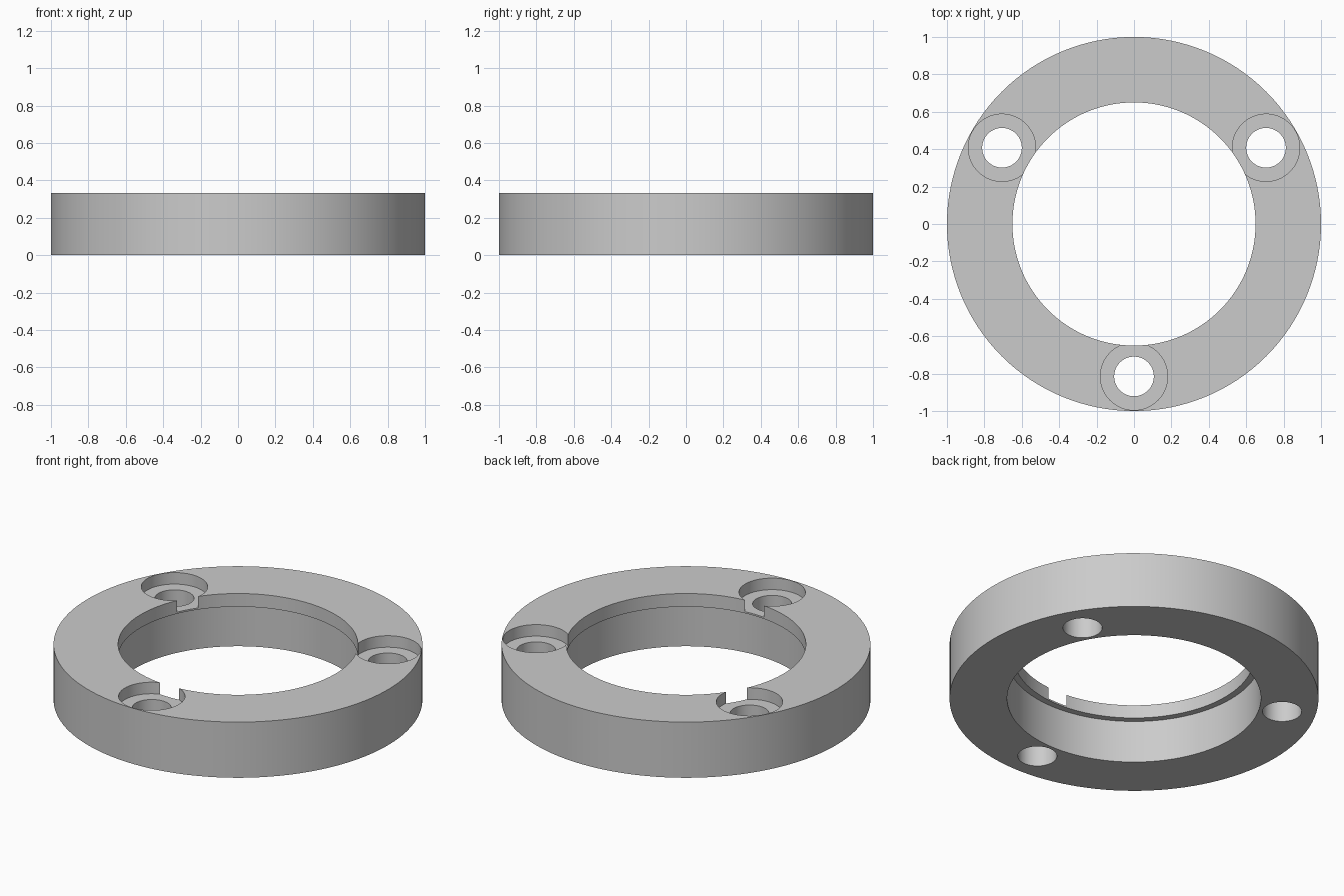
import bpy, bmesh, math
from mathutils import Matrix

if "Cube" in bpy.data.objects:
    bpy.data.objects.remove(bpy.data.objects["Cube"], do_unlink=True)

HEIGHT = 0.333
LIP_Z = 0.254        # underside of the inner lip
FLOOR_Z = 0.264      # floor of the screw recesses
BOLT_RADIUS = 0.815

grey = bpy.data.materials.new("plain grey")
grey.use_nodes = True
colour = (0.6, 0.6, 0.6, 1)
grey.diffuse_color = colour
grey.node_tree.nodes["Principled BSDF"].inputs["Base Color"].default_value = colour


def lathe(name, profile, steps):
    """Revolve a closed (radius, z) outline around the z axis."""
    bm = bmesh.new()
    verts = [bm.verts.new((r, 0, z)) for r, z in profile]
    edges = [bm.edges.new((a, b)) for a, b in zip(verts, verts[1:] + verts[:1])
             if a.co.x + b.co.x > 0]
    bmesh.ops.spin(bm, geom=verts + edges, axis=(0, 0, 1), cent=(0, 0, 0),
                   angle=math.tau, steps=steps, use_merge=True)
    bmesh.ops.remove_doubles(bm, verts=bm.verts, dist=1e-5)
    bmesh.ops.recalc_face_normals(bm, faces=bm.faces)
    mesh = bpy.data.meshes.new(name)
    bm.to_mesh(mesh)
    bm.free()
    mesh.materials.append(grey)
    obj = bpy.data.objects.new(name, mesh)
    bpy.context.collection.objects.link(obj)
    return obj


# Ring with a narrow lip at the top of the bore
ring = lathe("mounting_ring", [(0.688, 0), (1, 0), (1, HEIGHT), (0.65, HEIGHT),
                               (0.65, LIP_Z), (0.688, LIP_Z)], 128)
bpy.context.view_layer.objects.active = ring
ring.select_set(True)

# Three stepped screw holes whose recesses break through the lip
for i in range(3):
    cutter = lathe("screw_hole_cutter", [(0, -0.1), (0.106, -0.1), (0.106, FLOOR_Z),
                                         (0.18, FLOOR_Z), (0.18, 0.5), (0, 0.5)], 64)
    cutter.hide_render = True
    angle = math.radians(-90 + 120 * i)
    cutter.data.transform(Matrix.Rotation(angle, 4, "Z") @ Matrix.Translation((BOLT_RADIUS, 0, 0)))
    cut = ring.modifiers.new("screw_hole", "BOOLEAN")
    cut.operation = "DIFFERENCE"
    cut.solver = "EXACT"
    cut.object = cutter
    bpy.ops.object.modifier_apply(modifier=cut.name)
    bpy.data.objects.remove(cutter, do_unlink=True)

bpy.ops.object.shade_smooth_by_angle(angle=math.radians(30))
